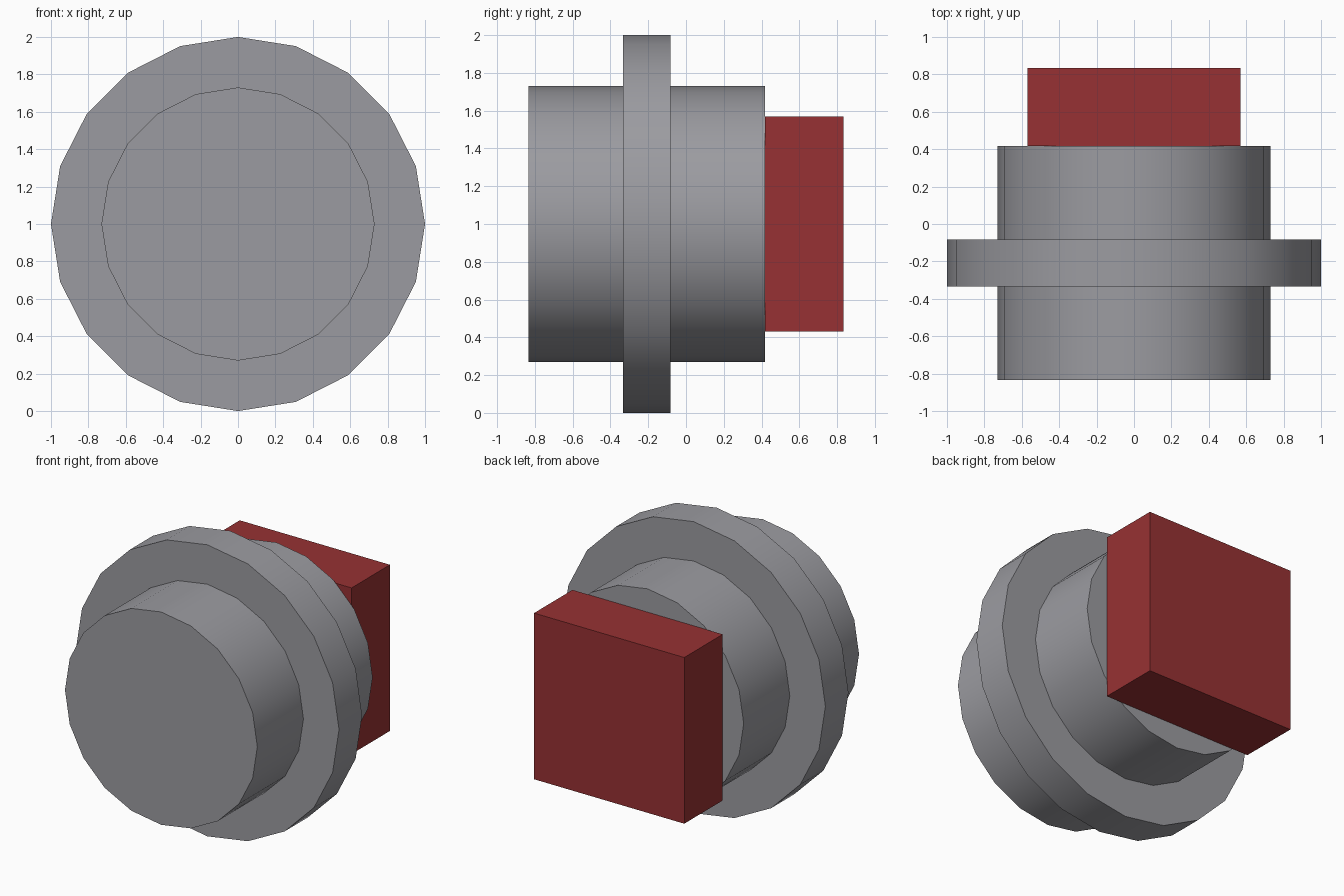
import bpy
import math

if "Cube" in bpy.data.objects:
    bpy.data.objects.remove(bpy.data.objects["Cube"])


def material(name, rgb):
    m = bpy.data.materials.new(name)
    m.diffuse_color = (*rgb, 1.0)
    m.use_nodes = True
    m.node_tree.nodes["Principled BSDF"].inputs["Base Color"].default_value = m.diffuse_color
    return m


GREY = material("metal grey", (0.33, 0.33, 0.355))
RED = material("dark red", (0.31, 0.031, 0.033))


def disc(name, radius, y0, y1):
    """20-sided cylinder lying along y, centred at z = 1."""
    bpy.ops.mesh.primitive_cylinder_add(
        vertices=20, radius=radius, depth=y1 - y0,
        location=(0, (y0 + y1) / 2, 1), rotation=(math.pi / 2, 0, 0))
    ob = bpy.context.object
    ob.name = name
    ob.data.materials.append(GREY)
    bpy.ops.object.transform_apply(location=False, rotation=True, scale=True)
    bpy.ops.object.shade_smooth_by_angle(angle=math.radians(30))


# Round body and the wider flange around it
disc("body", 0.73, -0.833, 0.417)
disc("flange", 1.0, -0.333, -0.083)

# Square block on the back
bpy.ops.mesh.primitive_cube_add(size=1, location=(0, 0.625, 1))
block = bpy.context.object
block.name = "back_block"
block.scale = (1.14, 0.416, 1.14)
bpy.ops.object.transform_apply(location=False, rotation=False, scale=True)
block.data.materials.append(RED)
